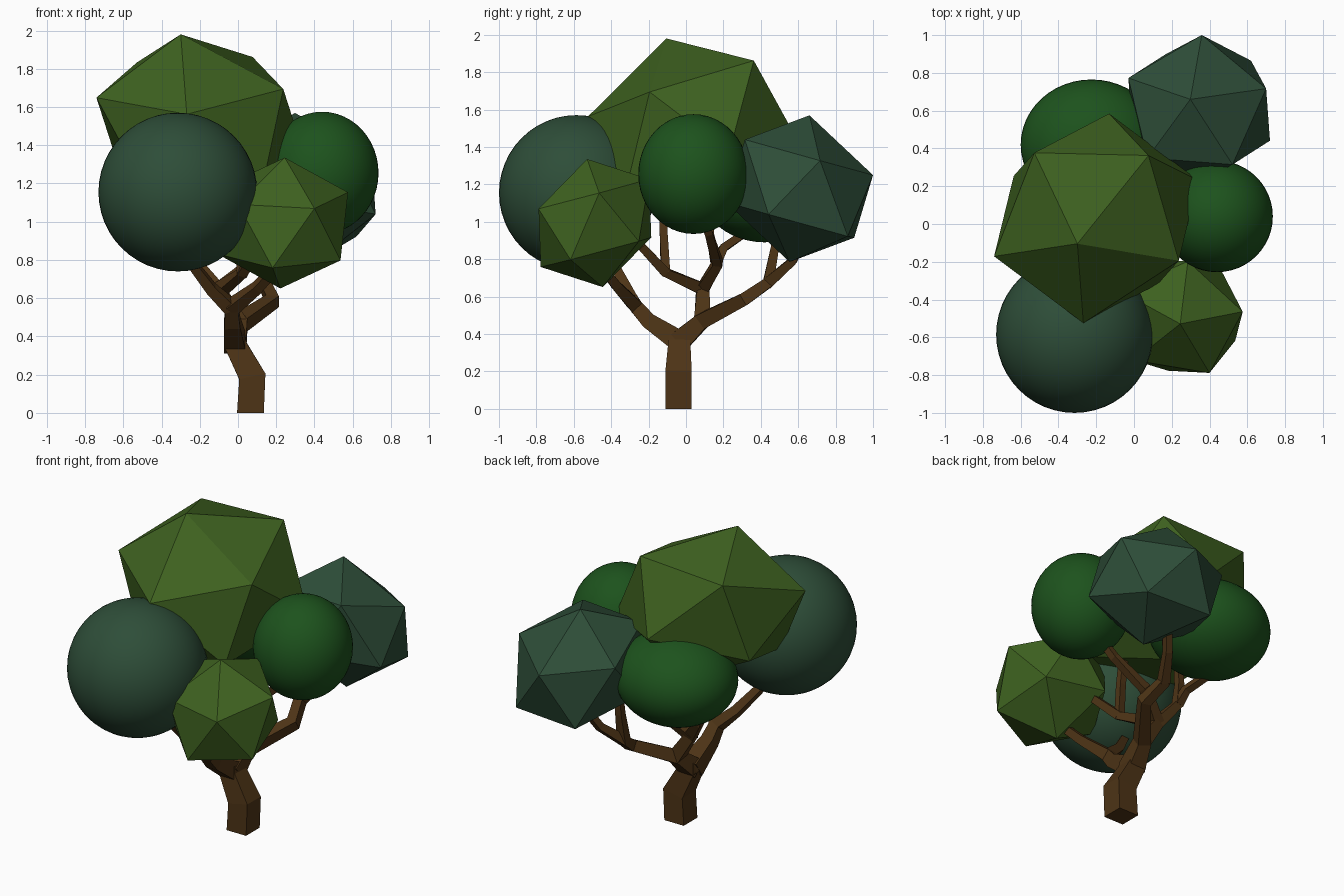
import bpy, bmesh, math
from mathutils import Vector, Matrix

if "Cube" in bpy.data.objects:
    bpy.data.objects.remove(bpy.data.objects["Cube"])


def material(name, rgb):
    m = bpy.data.materials.new(name)
    m.diffuse_color = (*rgb, 1)
    m.use_nodes = True
    m.node_tree.nodes["Principled BSDF"].inputs["Base Color"].default_value = m.diffuse_color
    return m


BARK = material("bark", (0.075, 0.034, 0.008))
OLIVE = material("olive_leaf", (0.048, 0.12, 0.014))
TEAL = material("teal_leaf", (0.027, 0.075, 0.04))
GREEN = material("green_leaf", (0.012, 0.085, 0.012))


def finish(bm, name, mat, smooth=False):
    bmesh.ops.recalc_face_normals(bm, faces=bm.faces[:])
    for f in bm.faces:
        f.smooth = smooth
    me = bpy.data.meshes.new(name)
    bm.to_mesh(me)
    bm.free()
    me.materials.append(mat)
    ob = bpy.data.objects.new(name, me)
    bpy.context.collection.objects.link(ob)
    return ob


def ico_clump(name, mat, centre, top, ring):
    """Twenty-sided clump: oriented by its top corner and the five corners around it."""
    c = Vector(centre)
    unit = [Vector((0, 0, 1))]
    for k in range(5):
        a = math.radians(72 * k)
        unit.append(Vector((2 * math.cos(a), 2 * math.sin(a), 1)) / math.sqrt(5))
    fit = Matrix(((0, 0, 0),) * 3)
    for p, u in zip([top] + ring, unit):
        w = Vector(p) - c
        for i in range(3):
            for j in range(3):
                fit[i][j] += 0.5 * w[i] * u[j]
    bm = bmesh.new()
    for u in unit:
        for s in (1, -1):
            bm.verts.new(c + s * (fit @ u))
    bmesh.ops.convex_hull(bm, input=bm.verts[:])
    finish(bm, name, mat)


def round_clump(name, mat, centre, radii):
    bm = bmesh.new()
    bmesh.ops.create_uvsphere(bm, u_segments=48, v_segments=24, radius=1,
                              matrix=Matrix.Translation(centre) @ Matrix.Diagonal((*radii, 1)))
    finish(bm, name, mat, True)


def branch(name, *pts):
    """Square-section limb through points (x, y, z, half width)."""
    bm = bmesh.new()
    P = [Vector(p[:3]) for p in pts]
    rings = []
    for i, p in enumerate(P):
        d = Vector()
        if i > 0:
            d += (p - P[i - 1]).normalized()
        if i < len(P) - 1:
            d += (P[i + 1] - p).normalized()
        if i == 0 and name == "trunk":
            d = Vector((0, 0, 1))
        d.normalize()
        ref = Vector((1, 0, 0)) if abs(d.x) < 0.9 else Vector((0, 1, 0))
        a = (ref - d * ref.dot(d)).normalized()
        b = d.cross(a)
        r = pts[i][3]
        rings.append([bm.verts.new(p + r * (s * a + t * b))
                      for s, t in ((1, 1), (-1, 1), (-1, -1), (1, -1))])
    for q, n in zip(rings, rings[1:]):
        for k in range(4):
            bm.faces.new((q[k], q[(k + 1) % 4], n[(k + 1) % 4], n[k]))
    bm.faces.new(rings[0])
    bm.faces.new(rings[-1])
    finish(bm, name, BARK)


# Trunk and its forks
fork = (-0.015, -0.035, 0.36, 0.058)
back_fork = (0.01, 0.085, 0.47, 0.042)
front_fork = (-0.03, -0.2, 0.47, 0.042)
mid_fork = (-0.1, 0.09, 0.64, 0.033)
limb_bend = (0.14, 0.44, 0.675, 0.03)
front_knee = (-0.035, -0.27, 0.55, 0.036)
left_knee = (0.02, -0.11, 0.73, 0.026)
rear_knee = (-0.2, 0.16, 0.77, 0.026)
branch("trunk", (0.065, -0.04, 0, 0.07), (0.075, -0.04, 0.19, 0.07), fork, (-0.01, -0.04, 0.42, 0.045))

# Branches to the rear
branch("back_limb", fork, back_fork, (0.18, 0.31, 0.585, 0.034), limb_bend, (0.14, 0.475, 0.86, 0.022), (0.15, 0.48, 1.0, 0.02))
branch("back_limb_twig", limb_bend, (0.22, 0.57, 0.79, 0.022), (0.27, 0.63, 0.9, 0.02))

# Branches to the front
branch("front_limb", fork, front_fork, front_knee, (-0.14, -0.32, 0.65, 0.028), (-0.27, -0.41, 0.82, 0.022))
branch("front_limb_twig", front_knee, (0.1, -0.37, 0.655, 0.026), (0.2, -0.45, 0.76, 0.022))

# Branches up the middle
branch("mid_limb", back_fork, mid_fork, rear_knee, (-0.24, 0.13, 0.93, 0.021), (-0.24, 0.12, 1.15, 0.02))
branch("rear_twig", rear_knee, (-0.23, 0.2, 0.86, 0.022), (-0.33, 0.36, 0.97, 0.02))
branch("left_limb", mid_fork, left_knee, (0.0, -0.12, 0.95, 0.021), (-0.02, -0.12, 1.15, 0.02))
branch("left_twig", left_knee, (0.1, -0.24, 0.87, 0.022))
branch("right_limb", mid_fork, (0.06, 0.17, 0.78, 0.026), (0.25, 0.12, 0.94, 0.022), (0.33, 0.09, 1.05, 0.02))

# Faceted foliage
ico_clump("crown_foliage", OLIVE, (-0.2, 0.03, 1.51), (-0.31, -0.1, 1.98),
          [(0.24, -0.2, 1.69), (0.08, 0.36, 1.86), (-0.52, 0.38, 1.84), (-0.74, -0.18, 1.64), (-0.26, -0.52, 1.57)])
ico_clump("front_foliage", OLIVE, (0.233, -0.487, 0.993), (0.245, -0.53, 1.335),
          [(0.575, -0.46, 1.155), (0.285, -0.19, 1.22), (-0.07, -0.37, 1.2), (0, -0.705, 1.08), (0.4, -0.8, 1.075)])
ico_clump("back_foliage", TEAL, (0.345, 0.607, 1.177), (0.3, 0.66, 1.56),
          [(0.7, 0.72, 1.335), (0.357, 1.0, 1.25), (-0.03, 0.77, 1.32), (0.07, 0.354, 1.437), (0.52, 0.31, 1.44)])

# Round foliage
round_clump("front_left_foliage", TEAL, (-0.315, -0.585, 1.155), (0.415, 0.415, 0.415))
round_clump("right_foliage", GREEN, (0.44, 0.04, 1.255), (0.295, 0.295, 0.32))
round_clump("back_left_foliage", GREEN, (-0.225, 0.42, 1.175), (0.375, 0.345, 0.285))
